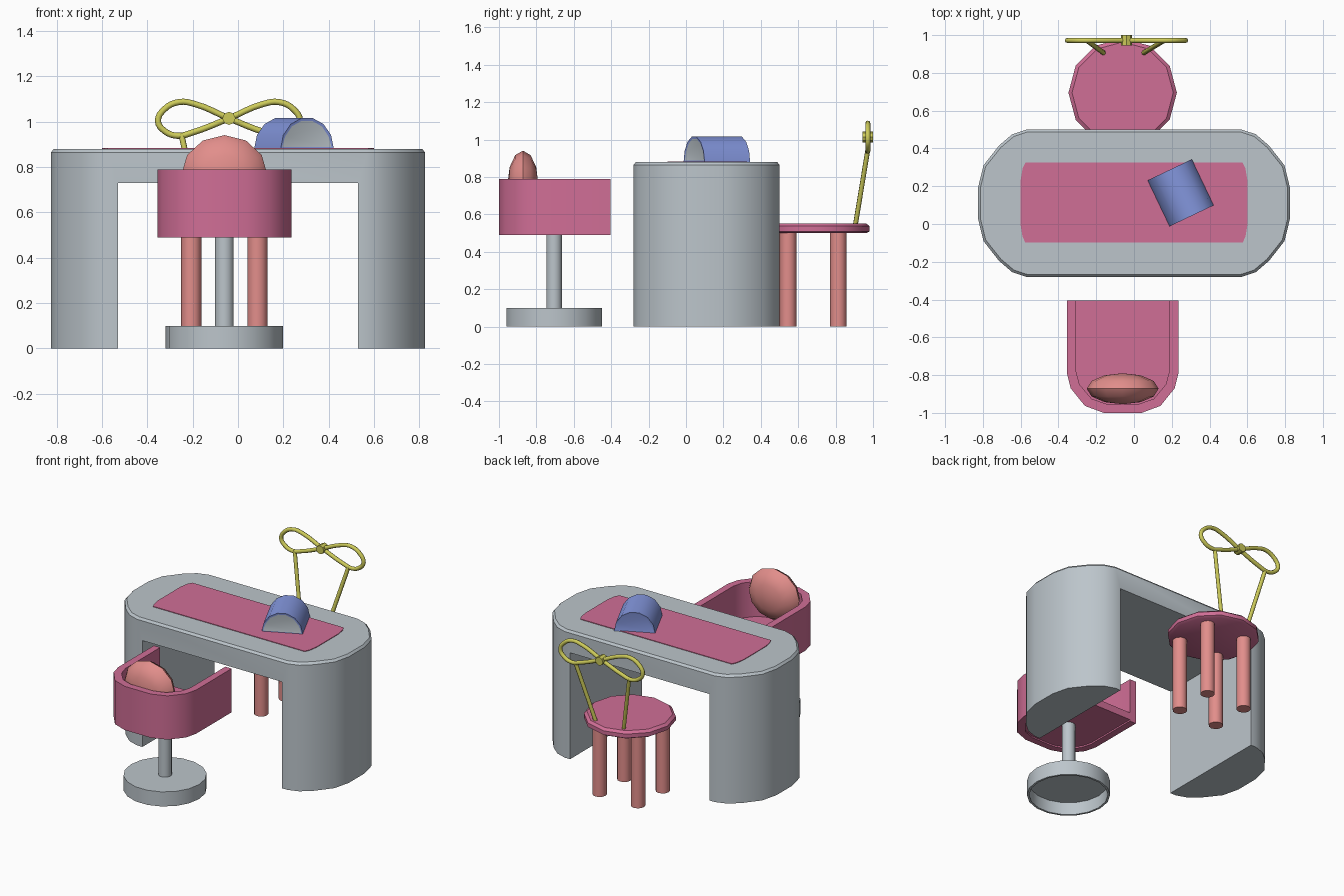
import bpy, bmesh, math
from mathutils import Vector, Matrix

if "Cube" in bpy.data.objects:
    bpy.data.objects.remove(bpy.data.objects["Cube"])


def material(name, r, g, b):
    lin = [((c / 255 + 0.055) / 1.055) ** 2.4 for c in (r, g, b)]
    m = bpy.data.materials.new(name)
    m.diffuse_color = (*lin, 1)
    m.use_nodes = True
    m.node_tree.nodes["Principled BSDF"].inputs["Base Color"].default_value = m.diffuse_color
    return m


GREY = material("soft grey", 188, 197, 203)
PINK = material("rose pink", 208, 110, 150)
SALMON = material("salmon", 226, 142, 139)
BLUE = material("periwinkle blue", 132, 151, 222)
YELLOW = material("mustard yellow", 205, 203, 90)


def finish(bm, name, *mats, angle=35):
    bmesh.ops.recalc_face_normals(bm, faces=bm.faces[:])
    me = bpy.data.meshes.new(name)
    bm.to_mesh(me)
    bm.free()
    ob = bpy.data.objects.new(name, me)
    bpy.context.collection.objects.link(ob)
    for m in mats:
        me.materials.append(m)
    smooth(ob, angle)
    return ob


def smooth(ob, angle=35):
    bpy.ops.object.select_all(action='DESELECT')
    ob.select_set(True)
    bpy.context.view_layer.objects.active = ob
    bpy.ops.object.shade_smooth_by_angle(angle=math.radians(angle))


def loft(rings):
    """Skin between closed rings of 3D points, with both ends capped."""
    bm = bmesh.new()
    vs = [[bm.verts.new(p) for p in ring] for ring in rings]
    n = len(vs[0])
    for a, b in zip(vs, vs[1:]):
        for i in range(n):
            j = (i + 1) % n
            bm.faces.new((a[i], a[j], b[j], b[i]))
    bm.faces.new(vs[0][::-1])
    bm.faces.new(vs[-1])
    return bm


def prism(outline, z0, z1):
    return loft([[(x, y, z) for x, y in outline] for z in (z0, z1)])


def lathe(cx, cy, profile, n):
    return loft([[(cx + r * math.cos(2 * math.pi * i / n),
                   cy + r * math.sin(2 * math.pi * i / n), z) for i in range(n)]
                 for r, z in profile])


def rod(name, a, b, r, n, mat, angle=35):
    a, b = Vector(a), Vector(b)
    d = b - a
    bm = bmesh.new()
    mtx = Matrix.Translation((a + b) / 2) @ d.to_track_quat('Z', 'Y').to_matrix().to_4x4()
    bmesh.ops.create_cone(bm, cap_ends=True, segments=n, radius1=r, radius2=r,
                          depth=d.length, matrix=mtx)
    return finish(bm, name, mat, angle=angle)


# Desk: rounded block with a softened top rim
CY = 0.11
quarter = [(0.57, 0.39), (0.645, 0.365), (0.715, 0.305), (0.797, 0.2), (0.825, 0.085)]
half = quarter + [(x, -y) for x, y in quarter[::-1]]
outline = half + [(-x, -y) for x, y in half]


def desk_ring(z, inset):
    return [(x * (1 - inset / 0.825), CY + y * (1 - inset / 0.39), z) for x, y in outline]


desk = finish(loft([desk_ring(0, 0), desk_ring(0.865, 0), desk_ring(0.88, 0.012)]),
              "desk", GREY)

# Knee opening cut through the desk
cutter = finish(prism([(-0.53, -1), (0.53, -1), (0.53, 1), (-0.53, 1)], -0.2, 0.73),
                "knee_cutter", GREY)
cutter.hide_render = True
mod = desk.modifiers.new("opening", 'BOOLEAN')
mod.operation = 'DIFFERENCE'
mod.solver = 'EXACT'
mod.object = cutter
bpy.context.view_layer.objects.active = desk
bpy.ops.object.modifier_apply(modifier=mod.name)
bpy.data.objects.remove(cutter)
smooth(desk)

# Desk mat: thin plate with clipped corners
mat_q = [(0.575, 0.212), (0.59, 0.18), (0.6, 0.12)]
mat_h = mat_q + [(x, -y) for x, y in mat_q[::-1]]
mat_outline = [(x, 0.113 + y) for x, y in mat_h + [(-x, -y) for x, y in mat_h]]
finish(prism(mat_outline, 0.876, 0.884), "desk_mat", PINK)

# Blue arched box on the desk, with a grey front panel
ang = math.radians(25.5)
u = Vector((math.cos(ang), math.sin(ang), 0))
f = Vector((math.sin(ang), -math.cos(ang), 0))
centre = Vector((0.247, 0.165, 0.88))
rings = []
for t in (0.135, -0.135):
    rings.append([centre + f * t + u * 0.13 * math.cos(math.pi * i / 7)
                  + Vector((0, 0, 0.139 * math.sin(math.pi * i / 7))) for i in range(8)])
bm = loft(rings)
bmesh.ops.recalc_face_normals(bm, faces=bm.faces[:])
ends = [fc for fc in bm.faces if abs(fc.normal.dot(f)) > 0.99]
bmesh.ops.inset_individual(bm, faces=ends, thickness=0.012, depth=-0.003)
for fc in ends:
    fc.material_index = 1 if fc.normal.dot(f) > 0 else 0
finish(bm, "arched_box", BLUE, GREY, angle=30)

# Round stool behind the desk
SX, SY = -0.06, 0.695
finish(lathe(SX, SY, [(0.27, 0.5), (0.287, 0.51), (0.287, 0.537), (0.268, 0.552)], 12),
       "stool_seat", PINK)
for i, sx in enumerate((-1, 1)):
    for j, sy in enumerate((-1, 1)):
        x, y = SX + sx * 0.146, 0.68 + sy * 0.134
        rod(f"stool_leg_{i}{j}", (x, y, 0), (x, y, 0.51), 0.045, 12, SALMON)

# Bow-shaped backrest: one figure-eight tube
BX, BY, BZ = -0.04, 0.972, 1.015
loop = [(0.15, 0.063), (0.22, 0.072), (0.285, 0.04), (0.313, -0.012),
        (0.285, -0.055), (0.225, -0.077), (0.16, -0.062)]
path = [(0, 0)] + [(-x, z) for x, z in loop] + [(0, 0)] + loop
cu = bpy.data.curves.new("bow_loops", 'CURVE')
cu.dimensions = '3D'
cu.bevel_depth = 0.0135
cu.bevel_resolution = 2
cu.resolution_u = 4
sp = cu.splines.new('BEZIER')
sp.bezier_points.add(len(path) - 1)
for p, (x, z) in zip(sp.bezier_points, path):
    p.co = (BX + x, BY, BZ + z)
    p.handle_left_type = p.handle_right_type = 'AUTO'
sp.use_cyclic_u = True
cu.materials.append(YELLOW)
bow = bpy.data.objects.new("bow_loops", cu)
bpy.context.collection.objects.link(bow)
bpy.ops.object.select_all(action='DESELECT')
bow.select_set(True)
bpy.context.view_layer.objects.active = bow
bpy.ops.object.convert(target='MESH')
smooth(bpy.context.view_layer.objects.active, 50)

# Bow knot and the two struts
rod("bow_knot", (BX, 0.945, BZ), (BX, 1.0, BZ), 0.029, 8, YELLOW)
rod("left_strut", (-0.25, BY, 0.945), (-0.16, 0.905, 0.54), 0.013, 8, YELLOW, 50)
rod("right_strut", (0.16, BY, 0.945), (0.05, 0.905, 0.54), 0.013, 8, YELLOW, 50)

# Tub chair in front of the desk: U-shaped wall and floor
CX = -0.06


def mirror_u(side):
    return [(CX + x, y) for x, y in side] + [(CX - x, y) for x, y in side[::-1]]


outer = mirror_u([(0.295, -0.405), (0.295, -0.79), (0.275, -0.87), (0.2, -0.963), (0.1, -1.0)])
inner = mirror_u([(0.247, -0.405), (0.247, -0.78), (0.228, -0.85), (0.165, -0.925), (0.085, -0.953)])
finish(prism(outer + inner[::-1], 0.49, 0.79), "tub_wall", PINK, angle=40)
finish(prism(inner, 0.5, 0.55), "tub_floor", PINK)

# Chair column and hollow round foot
rod("chair_column", (CX, -0.705, 0.09), (CX, -0.705, 0.51), 0.042, 14, GREY)
finish(lathe(CX, -0.705, [(0.245, 0.085), (0.245, 0), (0.259, 0), (0.259, 0.1)], 18),
       "chair_foot", GREY)

# Cushion against the chair back
bm = bmesh.new()
bmesh.ops.create_uvsphere(bm, u_segments=12, v_segments=6, radius=1)
bm.transform(Matrix.Translation((CX, -0.872, 0.765))
             @ Matrix.Diagonal((0.19, 0.082, 0.176, 1)) @ Matrix.Rotation(math.pi / 2, 4, 'X'))
finish(bm, "cushion", SALMON, angle=40)
